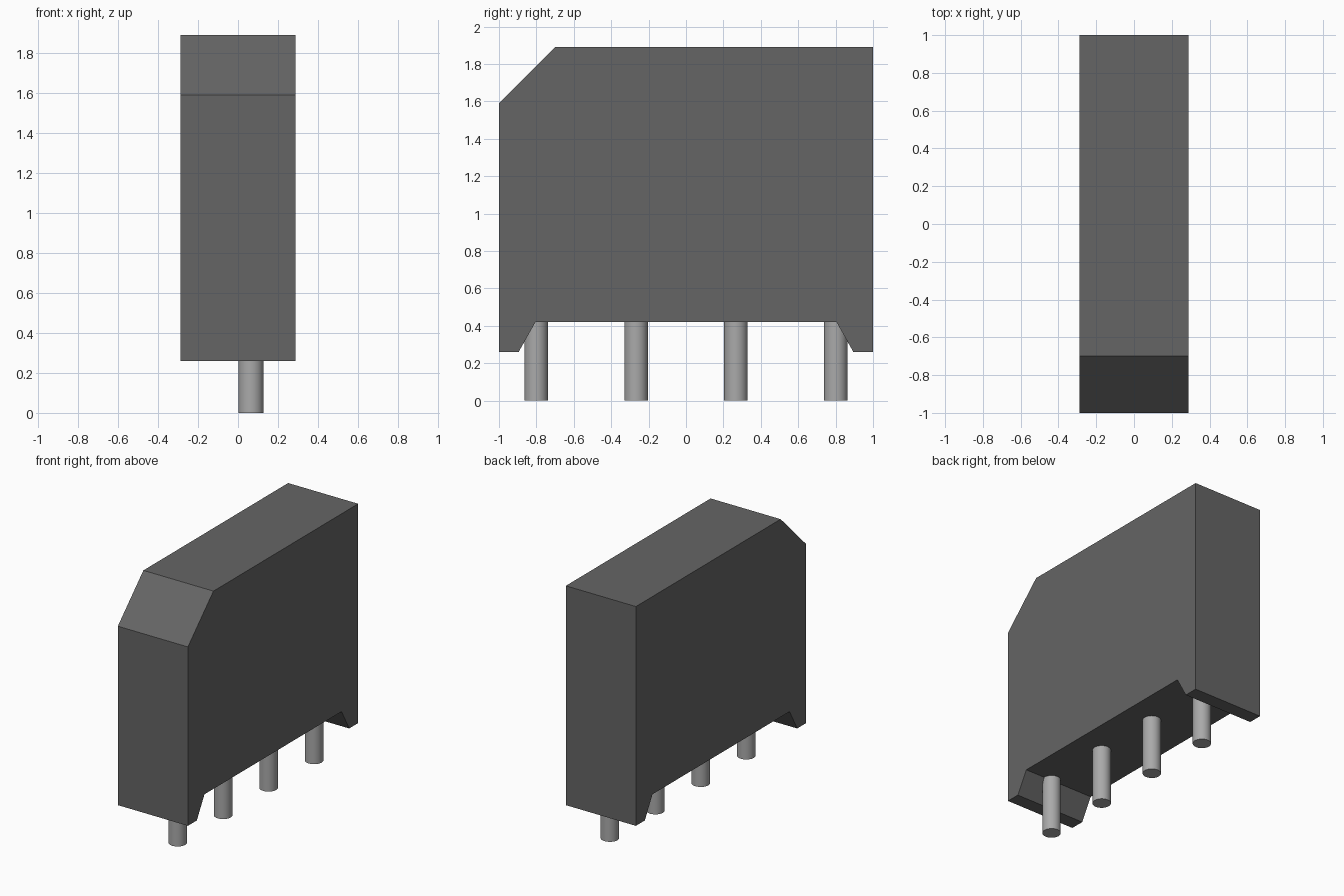
import bpy, bmesh, math

cube = bpy.data.objects.get("Cube")
if cube:
    bpy.data.objects.remove(cube, do_unlink=True)


def material(name, value):
    m = bpy.data.materials.new(name)
    m.use_nodes = True
    m.diffuse_color = (value, value, value, 1)
    m.node_tree.nodes["Principled BSDF"].inputs["Base Color"].default_value = (value, value, value, 1)
    return m


dark_plastic = material("dark_plastic", 0.13)
pin_metal = material("pin_metal", 0.4)

# Housing: side profile (y, z) extruded across x
HALF_WIDTH = 0.288
profile = [(-1, 0.26), (-0.895, 0.26), (-0.805, 0.42), (0.805, 0.42),
           (0.895, 0.26), (1, 0.26), (1, 1.89), (-0.7, 1.89), (-1, 1.59)]
bm = bmesh.new()
side = bm.faces.new([bm.verts.new((-HALF_WIDTH, y, z)) for y, z in profile])
ext = bmesh.ops.extrude_face_region(bm, geom=[side])
moved = [g for g in ext["geom"] if isinstance(g, bmesh.types.BMVert)]
bmesh.ops.translate(bm, verts=moved, vec=(2 * HALF_WIDTH, 0, 0))
bmesh.ops.recalc_face_normals(bm, faces=bm.faces)
mesh = bpy.data.meshes.new("housing")
bm.to_mesh(mesh)
bm.free()
mesh.materials.append(dark_plastic)
housing = bpy.data.objects.new("housing", mesh)
bpy.context.collection.objects.link(housing)

# Row of four round pins, offset to one side and ending just inside the housing
PIN_TOP = 0.43
for i in range(4):
    y = -0.801 + i * 0.534
    bpy.ops.mesh.primitive_cylinder_add(vertices=32, radius=0.063, depth=PIN_TOP,
                                        location=(0.065, y, PIN_TOP / 2))
    pin = bpy.context.object
    pin.name = f"pin_{i + 1}"
    pin.data.materials.append(pin_metal)
    bpy.ops.object.shade_smooth_by_angle(angle=math.radians(30))
